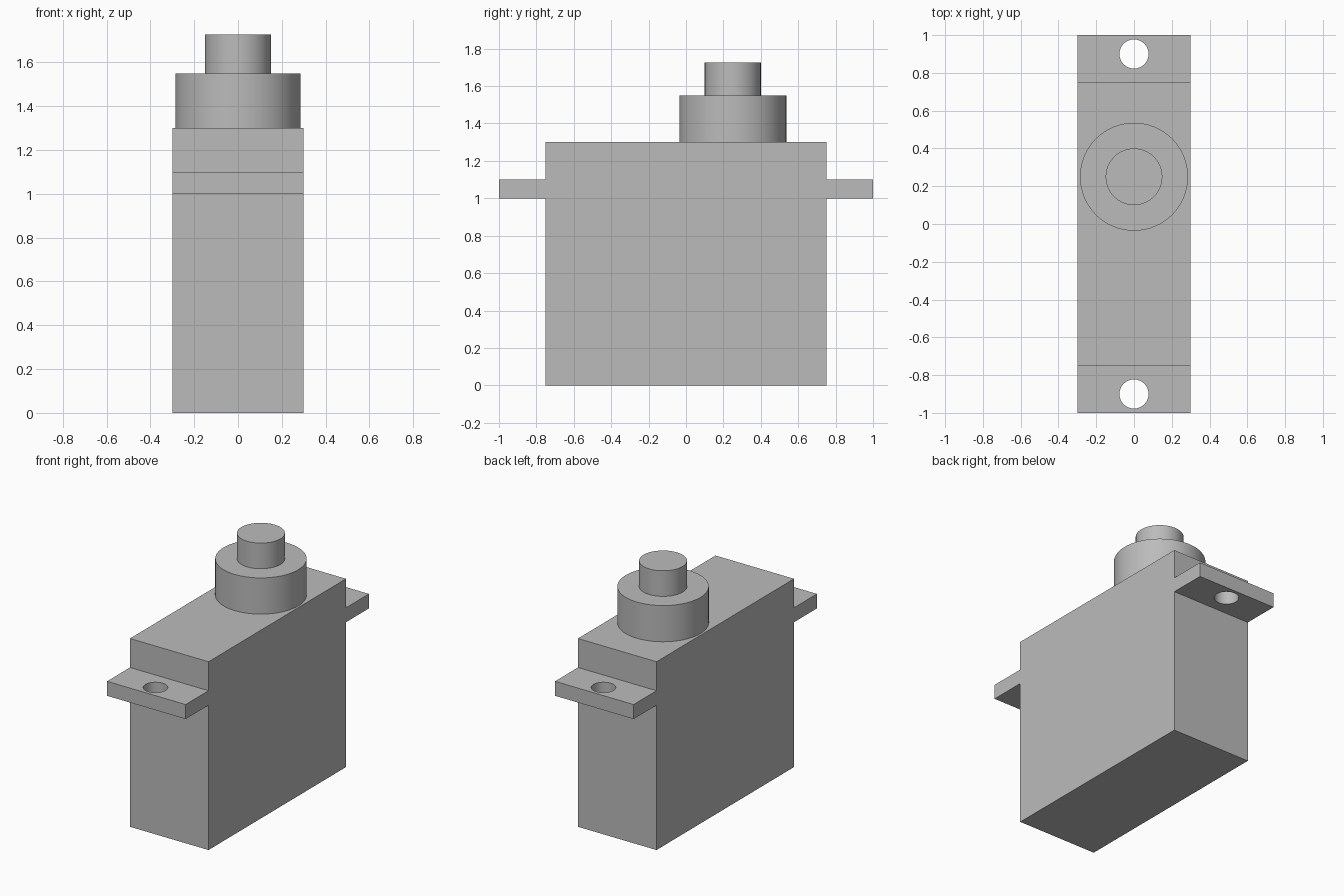
import bpy
import bmesh
from math import cos, sin, tau, radians

default = bpy.data.objects.get("Cube")
if default:
    bpy.data.objects.remove(default, do_unlink=True)

grey = bpy.data.materials.new("plain grey")
grey.use_nodes = True
colour = (0.5, 0.5, 0.5, 1)
grey.diffuse_color = colour
grey.node_tree.nodes["Principled BSDF"].inputs["Base Color"].default_value = colour

HALF_WIDTH, HALF_BODY, HALF_LENGTH = 0.3, 0.75, 1.0
BODY_TOP = 1.3
SHAFT_Y = 0.25


def finish(obj, name):
    """Name, colour and shade a part, keeping hard edges."""
    obj.name = obj.data.name = name
    obj.data.materials.clear()
    obj.data.materials.append(grey)
    bpy.ops.object.select_all(action='DESELECT')
    obj.select_set(True)
    bpy.context.view_layer.objects.active = obj
    bpy.ops.object.shade_smooth_by_angle(angle=radians(30))


def cylinder(name, radius, bottom, top):
    bpy.ops.mesh.primitive_cylinder_add(
        vertices=64, radius=radius, depth=top - bottom,
        location=(0, SHAFT_Y, (bottom + top) / 2))
    finish(bpy.context.object, name)


def mounting_tab(name, side):
    """Flat tab with a round screw hole, thickened into a plate."""
    bm = bmesh.new()
    inner, outer = side * HALF_BODY, side * HALF_LENGTH
    outline = [(-HALF_WIDTH, inner), (HALF_WIDTH, inner),
               (HALF_WIDTH, outer), (-HALF_WIDTH, outer)]
    steps = 48
    hole = [(0.077 * cos(tau * i / steps), side * 0.9 + 0.077 * sin(tau * i / steps))
            for i in range(steps)]
    edges = []
    for loop in (outline, hole):
        verts = [bm.verts.new((x, y, 1.05)) for x, y in loop]
        edges += [bm.edges.new((v, verts[i - 1])) for i, v in enumerate(verts)]
    bmesh.ops.triangle_fill(bm, use_beauty=True, edges=edges, normal=(0, 0, 1))
    bmesh.ops.recalc_face_normals(bm, faces=bm.faces)
    mesh = bpy.data.meshes.new(name)
    bm.to_mesh(mesh)
    bm.free()
    tab = bpy.data.objects.new(name, mesh)
    bpy.context.collection.objects.link(tab)
    solid = tab.modifiers.new("thickness", 'SOLIDIFY')
    solid.thickness = 0.1
    solid.offset = 0
    bpy.context.view_layer.objects.active = tab
    bpy.ops.object.modifier_apply(modifier=solid.name)
    finish(tab, name)


# Main housing
bpy.ops.mesh.primitive_cube_add(size=1, location=(0, 0, BODY_TOP / 2))
body = bpy.context.object
body.scale = (2 * HALF_WIDTH, 2 * HALF_BODY, BODY_TOP)
bpy.ops.object.transform_apply(location=False, rotation=False, scale=True)
finish(body, "housing")

# Mounting tabs at both ends
mounting_tab("front_mounting_tab", -1)
mounting_tab("back_mounting_tab", 1)

# Gear boss and output shaft
cylinder("gear_boss", 0.286, BODY_TOP, 1.55)
cylinder("output_shaft", 0.15, 1.55, 1.727)
